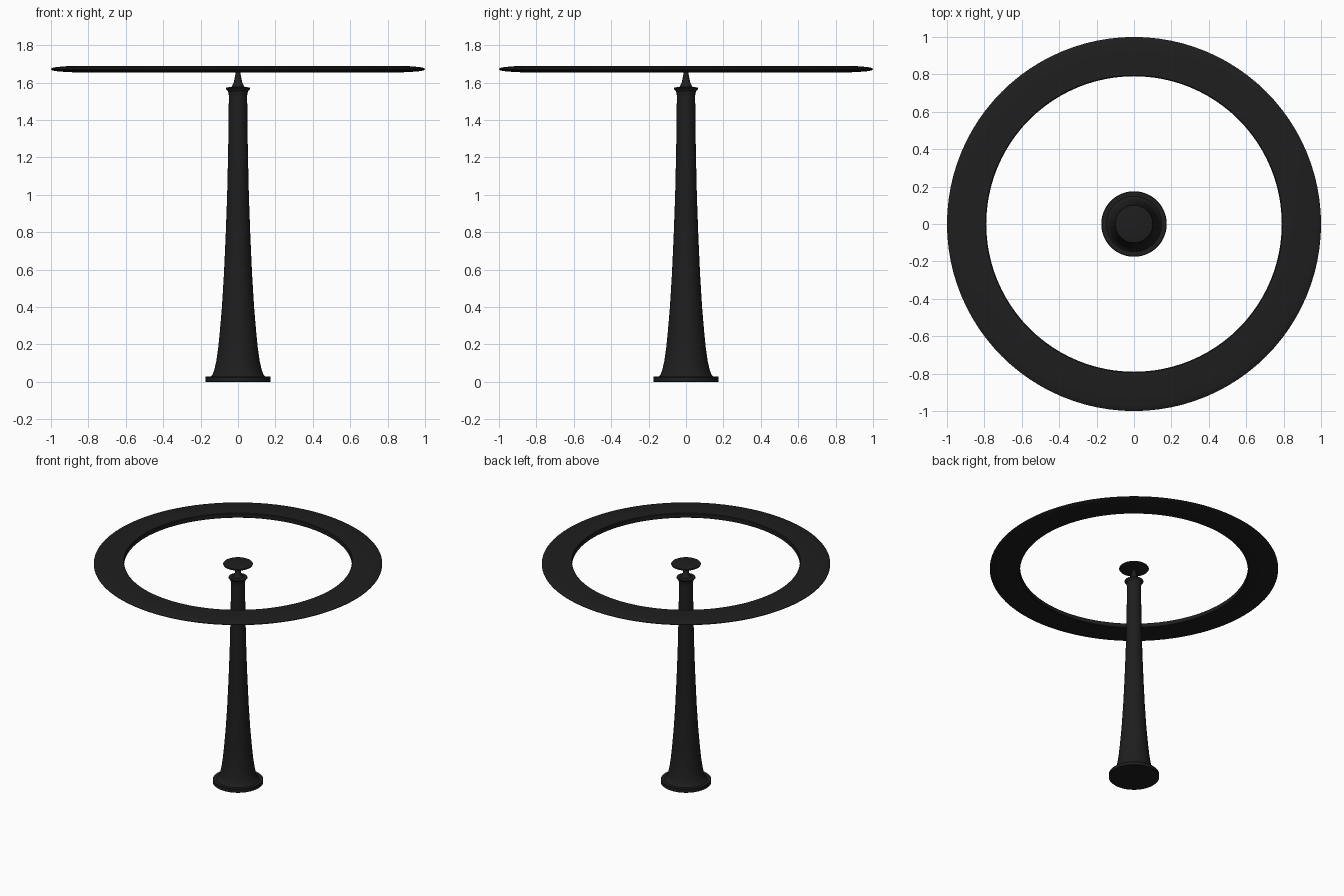
import bpy, bmesh, math

if "Cube" in bpy.data.objects:
    bpy.data.objects.remove(bpy.data.objects["Cube"])

mat = bpy.data.materials.new("black_metal")
mat.diffuse_color = (0.013, 0.013, 0.013, 1)
mat.use_nodes = True
mat.node_tree.nodes["Principled BSDF"].inputs["Base Color"].default_value = mat.diffuse_color


def lathe(name, profile, segments=64, closed=False):
    """Revolve an (r, z) profile around z; points with r = 0 become poles."""
    bm = bmesh.new()
    pts = [bm.verts.new((r, 0, z)) for r, z in profile]
    pairs = list(zip(pts, pts[1:])) + ([(pts[-1], pts[0])] if closed else [])
    edges = [bm.edges.new(p) for p in pairs]
    bmesh.ops.spin(bm, geom=pts + edges, cent=(0, 0, 0), axis=(0, 0, 1),
                   angle=2 * math.pi, steps=segments, use_merge=False)
    bmesh.ops.remove_doubles(bm, verts=bm.verts, dist=1e-5)
    bmesh.ops.recalc_face_normals(bm, faces=bm.faces)
    mesh = bpy.data.meshes.new(name)
    bm.to_mesh(mesh)
    bm.free()
    mesh.materials.append(mat)
    obj = bpy.data.objects.new(name, mesh)
    bpy.context.collection.objects.link(obj)
    bpy.context.view_layer.objects.active = obj
    bpy.ops.object.select_all(action='DESELECT')
    obj.select_set(True)
    bpy.ops.object.shade_smooth_by_angle(angle=math.radians(35))
    return obj


# Round foot plate
lathe("foot_plate", [(0, 0), (0.172, 0), (0.175, 0.003), (0.175, 0.024),
                     (0.172, 0.028), (0, 0.028)])

# Flared column
lathe("column", [(0, 0.02), (0.15, 0.02), (0.148, 0.028), (0.138, 0.036), (0.128, 0.06),
                 (0.116, 0.11), (0.106, 0.18), (0.097, 0.27), (0.086, 0.4),
                 (0.075, 0.58), (0.066, 0.78), (0.058, 1.0), (0.053, 1.22),
                 (0.05, 1.4), (0.049, 1.56), (0, 1.56)])

# Collar at the column top
lathe("collar", [(0, 1.53), (0.049, 1.53), (0.053, 1.553), (0.063, 1.563),
                 (0.066, 1.568), (0.064, 1.573), (0.045, 1.576), (0, 1.577)])

# Slim tapered neck
lathe("neck", [(0, 1.57), (0.042, 1.57), (0.032, 1.582), (0.023, 1.6), (0.017, 1.63),
               (0.012, 1.655), (0.012, 1.67), (0, 1.67)], 32)

# Small centre disc carried by the neck
lathe("centre_disc", [(0, 1.66), (0.09, 1.662), (0.1, 1.666), (0.103, 1.671),
                      (0.1, 1.676), (0.09, 1.678), (0, 1.68)])

# Flat floating ring: blunt inner wall, thin rounded outer edge
MID = 1.672
upper = [(0.79, 0.014), (0.795, 0.018), (0.85, 0.018), (0.92, 0.0155),
         (0.97, 0.011), (0.992, 0.007), (1.0, 0.002)]
ring = [(r, MID + h) for r, h in upper] + [(r, MID - h) for r, h in reversed(upper)]
lathe("ring", ring, 96, closed=True)
